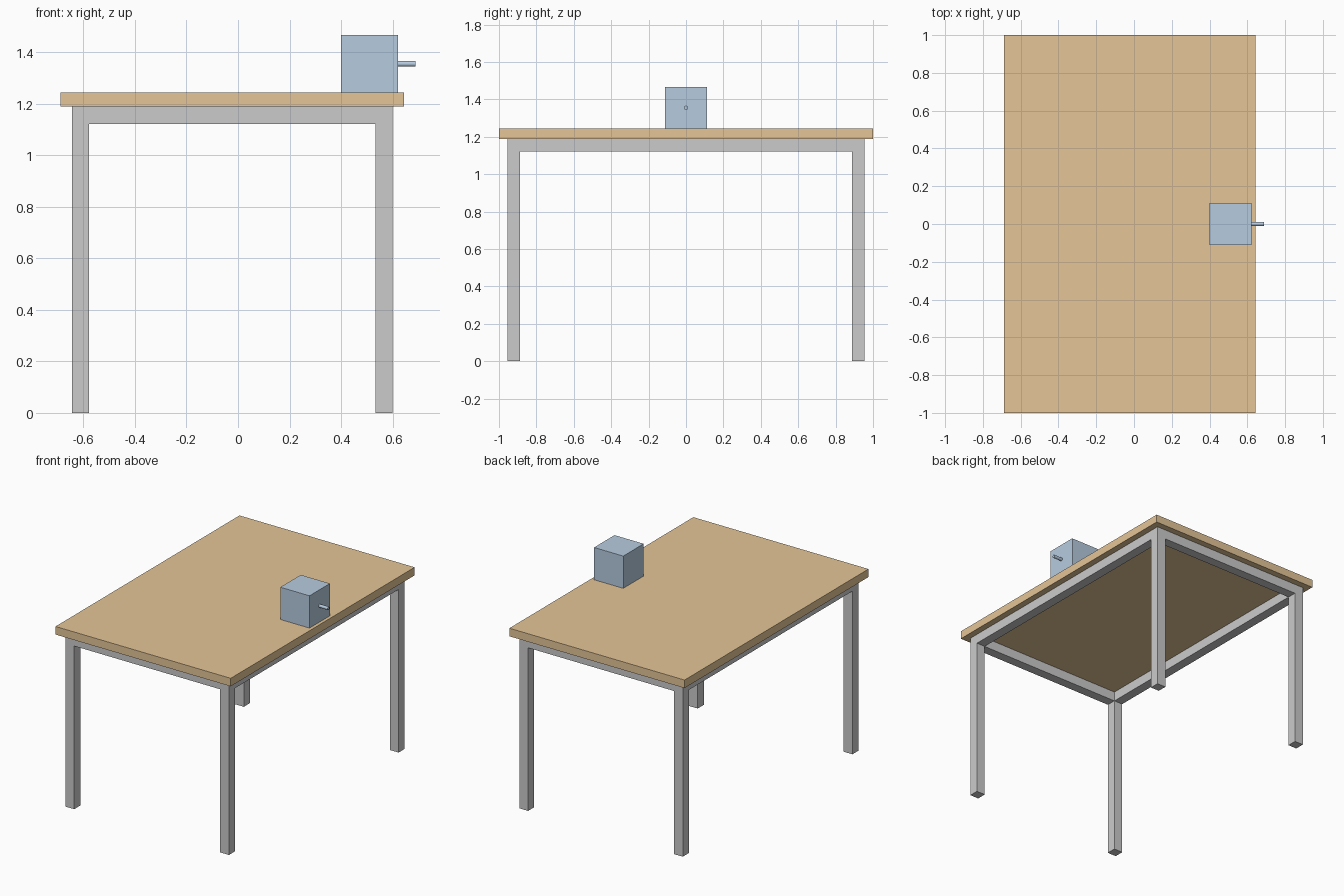
import bpy
from math import pi

if "Cube" in bpy.data.objects:
    bpy.data.objects.remove(bpy.data.objects["Cube"])


def material(name, color):
    mat = bpy.data.materials.new(name)
    mat.diffuse_color = color
    mat.use_nodes = True
    mat.node_tree.nodes["Principled BSDF"].inputs["Base Color"].default_value = mat.diffuse_color
    return mat


wood = material("wood", (0.78, 0.56, 0.31, 1))
blue = material("blue", (0.47, 0.60, 0.74, 1))


def box(name, x, y, z, mat=None):
    """Box from (min, max) ranges on each axis."""
    bpy.ops.mesh.primitive_cube_add(size=1, location=[(a + b) / 2 for a, b in (x, y, z)])
    ob = bpy.context.object
    ob.name = name
    ob.scale = [b - a for a, b in (x, y, z)]
    bpy.ops.object.transform_apply(location=False, rotation=False, scale=True)
    if mat:
        ob.data.materials.append(mat)
    return ob


# Main dimensions
TUBE = 0.0667
FRAME_TOP = 1.189
TABLE_TOP = 1.2445
left, right, back = -0.6445, 0.6, 0.9555

# Legs
x_sides = {"left": (left, left + TUBE), "right": (right - TUBE, right)}
y_sides = {"front": (-back, -back + TUBE), "back": (back - TUBE, back)}
for yn, y in y_sides.items():
    for xn, x in x_sides.items():
        box(f"{yn}_{xn}_leg", x, y, (0, FRAME_TOP))

# Rails between the legs, flush with them
rail_z = (FRAME_TOP - TUBE, FRAME_TOP)
for yn, y in y_sides.items():
    box(f"{yn}_rail", (left + TUBE, right - TUBE), y, rail_z)
for xn, x in x_sides.items():
    box(f"{xn}_rail", x, (-back + TUBE, back - TUBE), rail_z)

# Table top
box("table_top", (-0.689, 0.6445), (-1, 1), (FRAME_TOP, TABLE_TOP), wood)

# Block near the right edge
block_end, block_size = 0.622, 0.222
box("block", (block_end - block_size, block_end),
    (-block_size / 2, block_size / 2), (TABLE_TOP, TABLE_TOP + block_size), blue)

# Round shaft sticking out of the block
shaft_len = 0.067
bpy.ops.mesh.primitive_cylinder_add(
    vertices=24, radius=0.011, depth=shaft_len, rotation=(0, pi / 2, 0),
    location=(block_end + shaft_len / 2, 0, TABLE_TOP + block_size / 2))
shaft = bpy.context.object
shaft.name = "shaft"
shaft.data.materials.append(blue)
bpy.ops.object.shade_smooth_by_angle()
